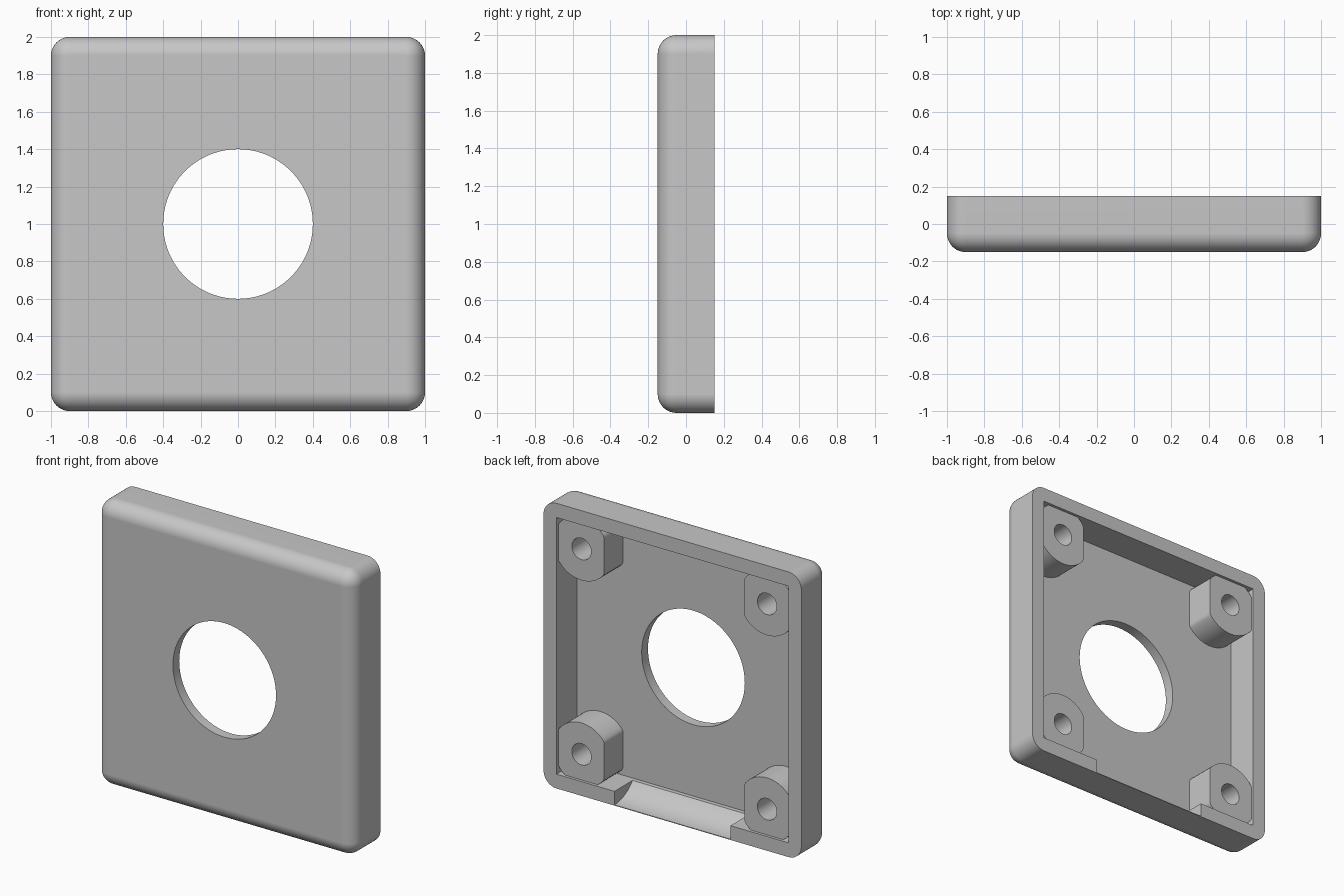
import bpy, bmesh, math
from mathutils import Matrix, Vector

cube = bpy.data.objects.get("Cube")
if cube:
    bpy.data.objects.remove(cube, do_unlink=True)

FRONT, BACK = -0.15, 0.15
FLOOR = -0.08          # inner side of the front plate
WALL = 0.1

grey = bpy.data.materials.new("plain_grey")
grey.use_nodes = True
colour = (0.57, 0.57, 0.57, 1)
grey.diffuse_color = colour
grey.node_tree.nodes["Principled BSDF"].inputs["Base Color"].default_value = colour


def make_object(name, bm):
    bmesh.ops.recalc_face_normals(bm, faces=bm.faces)
    mesh = bpy.data.meshes.new(name)
    bm.to_mesh(mesh)
    bm.free()
    mesh.materials.append(grey)
    obj = bpy.data.objects.new(name, mesh)
    bpy.context.collection.objects.link(obj)
    return obj


def box(lo, hi):
    bm = bmesh.new()
    lo, hi = Vector(lo), Vector(hi)
    bmesh.ops.create_cube(bm, size=1, matrix=Matrix.Translation((lo + hi) / 2)
                          @ Matrix.Diagonal((*(hi - lo), 1)))
    return bm


def activate(obj):
    bpy.ops.object.select_all(action='DESELECT')
    obj.select_set(True)
    bpy.context.view_layer.objects.active = obj


def cut(obj, cutter):
    mod = obj.modifiers.new("cut", 'BOOLEAN')
    mod.operation, mod.solver, mod.object = 'DIFFERENCE', 'EXACT', cutter
    activate(obj)
    bpy.ops.object.modifier_apply(modifier=mod.name)
    bpy.data.objects.remove(cutter, do_unlink=True)


def smooth(obj):
    activate(obj)
    bpy.ops.object.shade_smooth_by_angle(angle=math.radians(25))
    mod = obj.modifiers.new("clean_normals", 'WEIGHTED_NORMAL')
    mod.keep_sharp = True


# Cover block: every edge rounded except those around the open back
bm = box((-1, FRONT, 0), (1, BACK, 2))
rounded = [e for e in bm.edges if any(v.co.y < 0 for v in e.verts)]
bmesh.ops.bevel(bm, geom=rounded, offset=0.1, offset_type='OFFSET', segments=10,
                profile=0.5, affect='EDGES', clamp_overlap=True)
cover = make_object("cover", bm)

# Hollow back
cut(cover, make_object("cavity_cutter",
                       box((WALL - 1, FLOOR, WALL), (1 - WALL, 0.4, 2 - WALL))))

# Round central opening
bm = bmesh.new()
bmesh.ops.create_cone(bm, cap_ends=True, segments=96, radius1=0.4, radius2=0.4, depth=1,
                      matrix=Matrix.Translation((0, 0, 1)) @ Matrix.Rotation(math.pi / 2, 4, 'X'))
cut(cover, make_object("opening_cutter", bm))

# Curved cable notch scooped from the bottom wall
centre_z, radius = 0.263, 0.258
start = math.asin(0.2 / radius)
profile = [(BACK - radius * math.sin(a), centre_z - radius * math.cos(a))
           for a in (start * (1 - i / 12) for i in range(13))]
profile += [(0.3, profile[-1][1]), (0.3, 0.15), (profile[0][0], 0.15)]
bm = bmesh.new()
face = bm.faces.new([bm.verts.new((-0.45, y, z)) for y, z in profile])
extruded = bmesh.ops.extrude_face_region(bm, geom=[face])
bmesh.ops.translate(bm, vec=(0.9, 0, 0),
                    verts=[g for g in extruded["geom"] if isinstance(g, bmesh.types.BMVert)])
cut(cover, make_object("notch_cutter", bm))
smooth(cover)


# Screw bosses: round posts with flat sides and a blind hole
def boss(name, sx, sz, count=72, top=0.13):
    bm = bmesh.new()
    cx, cz = 0.72 * sx, 1 + 0.72 * sz

    def ring(points, y):
        return [bm.verts.new((cx + sx * px, y, cz + sz * pz)) for px, pz in points]

    turns = [(math.cos(math.tau * i / count), math.sin(math.tau * i / count))
             for i in range(count)]
    outer = [(max(-0.175, min(0.18, 0.22 * c)), min(0.18, 0.22 * s)) for c, s in turns]
    inner = [(0.075 * c, 0.075 * s) for c, s in turns]
    rings = [ring(outer, FLOOR - 0.01), ring(outer, top),
             ring(inner, top), ring(inner, FLOOR)]
    for a, b in zip(rings, rings[1:]):
        for i in range(count):
            j = (i + 1) % count
            bm.faces.new((a[i], a[j], b[j], b[i]))
    bm.faces.new(rings[0])
    bm.faces.new(rings[-1])
    smooth(make_object(name, bm))


for sx, side in ((1, "left"), (-1, "right")):
    for sz, level in ((1, "upper"), (-1, "lower")):
        boss(f"{level}_{side}_screw_boss", sx, sz)
